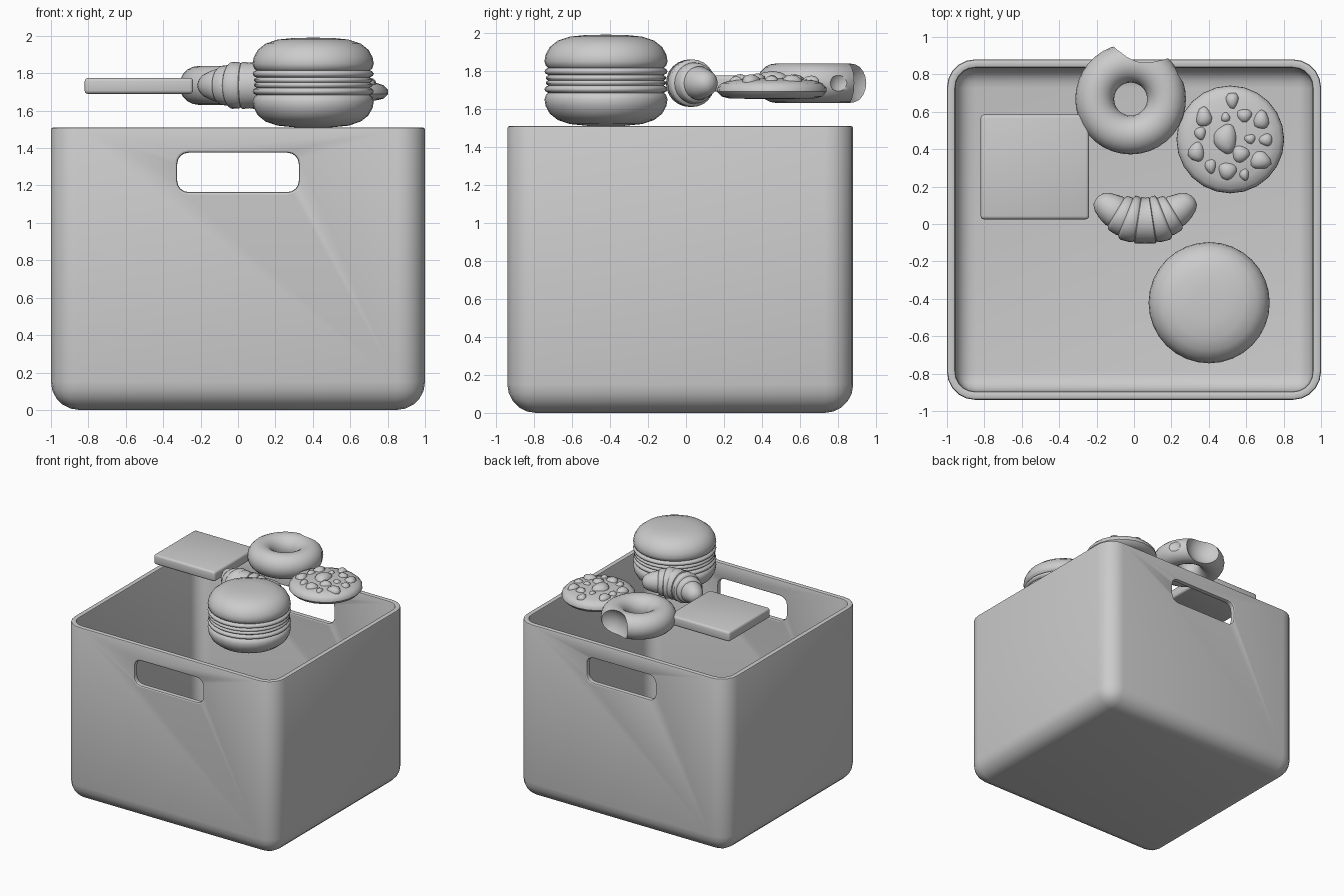
import bpy, bmesh, math, random
from mathutils import Vector

if "Cube" in bpy.data.objects:
    bpy.data.objects.remove(bpy.data.objects["Cube"])

random.seed(4)


def select(ob):
    bpy.ops.object.select_all(action='DESELECT')
    ob.select_set(True)
    bpy.context.view_layer.objects.active = ob


def finish(bm, name, angle=40):
    bmesh.ops.recalc_face_normals(bm, faces=bm.faces[:])
    me = bpy.data.meshes.new(name)
    bm.to_mesh(me)
    bm.free()
    ob = bpy.data.objects.new(name, me)
    bpy.context.collection.objects.link(ob)
    select(ob)
    bpy.ops.object.shade_smooth_by_angle(angle=math.radians(angle))
    return ob


def apply_mod(ob, kind, **props):
    m = ob.modifiers.new(kind.lower(), kind)
    for k, v in props.items():
        setattr(m, k, v)
    select(ob)
    bpy.ops.object.modifier_apply(modifier=m.name)


def cut(ob, cutter):
    apply_mod(ob, 'BOOLEAN', operation='DIFFERENCE', object=cutter, solver='EXACT')
    bpy.data.objects.remove(cutter)


def skin(name, rings, loop=False, angle=40):
    """Join equal-sized rings of points into a surface, capped unless looped."""
    bm = bmesh.new()
    vs = [[bm.verts.new(p) for p in r] for r in rings]
    n = len(vs[0])
    for i in range(len(vs) if loop else len(vs) - 1):
        a, b = vs[i], vs[(i + 1) % len(vs)]
        for j in range(n):
            k = (j + 1) % n
            bm.faces.new((a[j], a[k], b[k], b[j]))
    if not loop:
        bm.faces.new(vs[0])
        bm.faces.new(vs[-1])
    return finish(bm, name, angle)


def lathe(name, x, y, profile, n=32, loop=False, angle=40):
    return skin(name, [[(x + r * math.cos(2 * math.pi * j / n), y + r * math.sin(2 * math.pi * j / n), z)
                        for j in range(n)] for r, z in profile], loop, angle)


def block(name, lo, hi, pick, width, segs, open_top=False):
    """Box between two corners; edges chosen by pick are rounded."""
    bm = bmesh.new()
    bmesh.ops.create_cube(bm, size=1)
    for v in bm.verts:
        v.co = Vector([lo[i] + (v.co[i] + 0.5) * (hi[i] - lo[i]) for i in range(3)])
    if open_top:
        top = max(bm.faces, key=lambda f: f.calc_center_median().z)
        bmesh.ops.delete(bm, geom=[top], context='FACES_ONLY')
    edges = [e for e in bm.edges if pick(e)]
    bmesh.ops.bevel(bm, geom=edges, offset=width, segments=segs, profile=0.5, affect='EDGES')
    return finish(bm, name)


def ball(name, loc, r):
    bm = bmesh.new()
    bmesh.ops.create_uvsphere(bm, u_segments=28, v_segments=16, radius=r)
    bmesh.ops.translate(bm, verts=bm.verts[:], vec=loc)
    return finish(bm, name)


# Storage bin with rounded corners, wall thickness and two hand holes
bin_ob = block("bin", (-1, -0.94, 0), (1, 0.88, 1.51),
               lambda e: not e.is_boundary, 0.15, 5, open_top=True)
apply_mod(bin_ob, 'SOLIDIFY', thickness=0.045, offset=-1)
cut(bin_ob, block("handle_cutter", (-0.325, -1.5, 1.165), (0.325, 1.5, 1.375),
                  lambda e: abs(e.verts[0].co.y - e.verts[1].co.y) > 1, 0.06, 4))
apply_mod(bin_ob, 'BEVEL', width=0.012, segments=2, limit_method='ANGLE', angle_limit=math.radians(60))
select(bin_ob)
bpy.ops.object.shade_smooth_by_angle(angle=math.radians(40))

# Flat square wafer
block("square_wafer", (-0.82, 0.025, 1.69), (-0.24, 0.585, 1.775), lambda e: True, 0.018, 3)

# Ring doughnut with bite marks
tube = [(0.192 + 0.104 * math.cos(2 * math.pi * i / 20), 1.735 + 0.104 * math.sin(2 * math.pi * i / 20))
        for i in range(20)]
donut = lathe("doughnut", -0.018, 0.668, tube, 36, loop=True)
cut(donut, ball("bite_cutter", (0.055, 1.005, 1.735), 0.175))
cut(donut, ball("nibble_cutter", (0.30, 0.835, 1.735), 0.085))
select(donut)
bpy.ops.object.shade_smooth_by_angle(angle=math.radians(40))

# Cookie and its chips
lathe("cookie", 0.515, 0.452, [(0.05, 1.652), (0.22, 1.654), (0.265, 1.665), (0.288, 1.69), (0.286, 1.712),
                               (0.265, 1.735), (0.22, 1.75), (0.12, 1.76), (0.03, 1.762)], 24)
chips = [(0.525, 0.66, .04), (0.375, 0.57, .05), (0.49, 0.57, .027), (0.59, 0.58, .04), (0.68, 0.555, .048),
         (0.355, 0.485, .035), (0.49, 0.455, .073), (0.62, 0.455, .03), (0.705, 0.45, .037), (0.335, 0.385, .05),
         (0.57, 0.375, .048), (0.675, 0.34, .054), (0.41, 0.31, .036), (0.5, 0.285, .05), (0.59, 0.265, .03)]
bm = bmesh.new()
for x, y, r in chips:
    new = bmesh.ops.create_icosphere(bm, subdivisions=2, radius=1)['verts']
    turn, sx = random.uniform(0, 6.28), random.uniform(0.85, 1.1)
    z = 1.752 - 0.25 * ((x - 0.515) ** 2 + (y - 0.452) ** 2)
    for v in new:
        a = math.atan2(v.co.y, v.co.x)
        k = r * (1 + 0.1 * math.cos(3 * (a + turn)))
        v.co = Vector((x + v.co.x * k * sx, y + v.co.y * k / sx, z + v.co.z * (0.018 + 0.4 * r)))
finish(bm, "cookie_chips", 60)

# Croissant: crescent sweep with stepped rolls, thinner toward both tips
half = [(0, .122), (.09, .125), (.15, .125), (.165, .117), (.22, .124), (.36, .125), (.39, .118), (.41, .107),
        (.44, .109), (.56, .105), (.59, .099), (.61, .087), (.65, .089), (.78, .078), (.90, .062), (.97, .043),
        (1.0, .012)]
steps = [(-t, r) for t, r in reversed(half[1:])] + half
rings = []
for t, r in steps:
    c = Vector((0.06 + 0.255 * t, 0.018 + 0.125 * t * t, 1.735))
    side = Vector((-0.25 * t, 0.255, 0)).normalized()
    rings.append([c + side * (r * math.cos(2 * math.pi * j / 24)) + Vector((0, 0, r * math.sin(2 * math.pi * j / 24)))
                  for j in range(24)])
skin("croissant", rings, angle=50)

# Macaron: two domed shells with ruffled feet around a filling
upper = [(.305, 1.75), (.316, 1.758), (.316, 1.768), (.303, 1.778), (.318, 1.785), (.324, 1.797), (.318, 1.808),
         (.304, 1.816), (.316, 1.826), (.324, 1.85), (.318, 1.885), (.296, 1.925), (.255, 1.958), (.19, 1.98),
         (.1, 1.989), (.02, 1.99)]
lathe("macaron", 0.402, -0.421, [(r, 3.5 - z) for r, z in reversed(upper[1:])] + upper, 32, angle=60)
